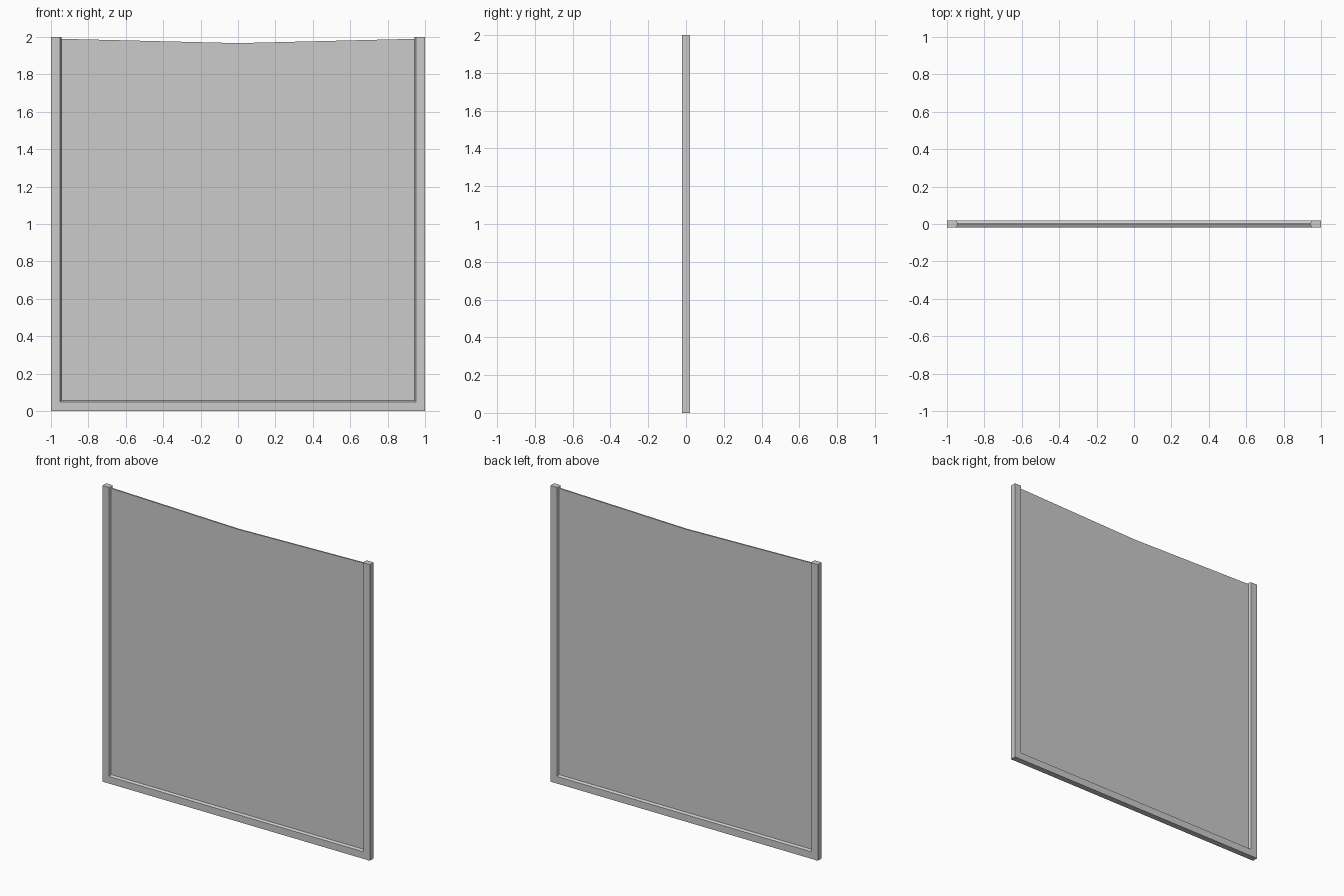
import bpy, bmesh

if "Cube" in bpy.data.objects:
    bpy.data.objects.remove(bpy.data.objects["Cube"])


def make_object(name, bm):
    bmesh.ops.recalc_face_normals(bm, faces=bm.faces)
    mesh = bpy.data.meshes.new(name)
    bm.to_mesh(mesh)
    bm.free()
    obj = bpy.data.objects.new(name, mesh)
    bpy.context.collection.objects.link(obj)
    return obj


HALF = 0.02      # half depth of the frame
SHEET = 0.005    # half thickness of the infill panel

# Frame section: (inward offset, y), with inner lips sloping to the panel
section = [(0, -HALF), (0.048, -HALF), (0.056, -SHEET),
           (0.056, SHEET), (0.048, HALF), (0, HALF)]

# U-shaped frame: section swept down one side, along the bottom and up the other
bm = bmesh.new()
stations = [(-1, 2, 0), (-1, 0, 1), (1, 0, 1), (1, 2, 0)]
rings = []
for x, z, rise in stations:
    rings.append([bm.verts.new((x - x * d, y, z + rise * d)) for d, y in section])
n = len(section)
for a, b in zip(rings, rings[1:]):
    for i in range(n):
        j = (i + 1) % n
        bm.faces.new((a[i], a[j], b[j], b[i]))
bm.faces.new(rings[0])
bm.faces.new(rings[-1])
make_object("frame", bm)

# Infill panel with a shallow V-shaped top edge
bm = bmesh.new()
outline = [(-0.945, 0.055), (0.945, 0.055), (0.945, 1.99), (0, 1.967), (-0.945, 1.99)]
face = bm.faces.new([bm.verts.new((x, -SHEET, z)) for x, z in outline])
result = bmesh.ops.extrude_face_region(bm, geom=[face], use_keep_orig=True)
moved = [v for v in result["geom"] if isinstance(v, bmesh.types.BMVert)]
bmesh.ops.translate(bm, verts=moved, vec=(0, 2 * SHEET, 0))
make_object("infill_panel", bm)
